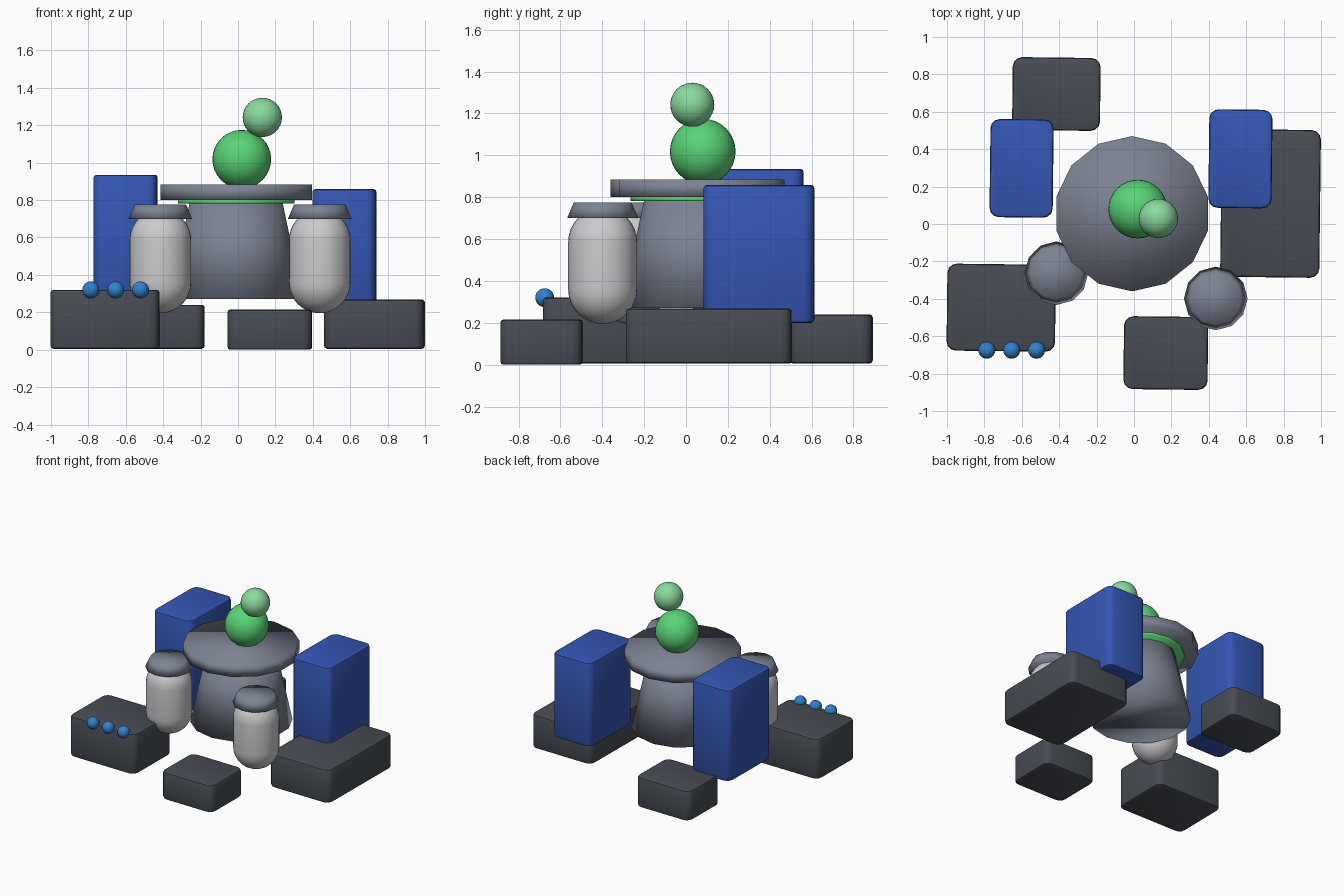
import bpy, bmesh, math
from mathutils import Matrix

cube = bpy.data.objects.get("Cube")
if cube:
    bpy.data.objects.remove(cube, do_unlink=True)


def material(name, rgb):
    m = bpy.data.materials.new(name)
    m.use_nodes = True
    m.diffuse_color = (*rgb, 1)
    m.node_tree.nodes["Principled BSDF"].inputs["Base Color"].default_value = (*rgb, 1)
    return m


CHARCOAL = material("charcoal", (0.065, 0.075, 0.09))
GREY = material("slate grey", (0.2, 0.225, 0.285))
BLUE = material("royal blue", (0.035, 0.095, 0.46))
SKY = material("sky blue", (0.03, 0.22, 0.6))
GREEN = material("bright green", (0.1, 0.66, 0.18))
MINT = material("mint green", (0.25, 0.7, 0.34))
WHITE = material("off white", (0.6, 0.6, 0.62))


def finish(name, bm, mat, angle=180):
    bmesh.ops.recalc_face_normals(bm, faces=bm.faces)
    me = bpy.data.meshes.new(name)
    bm.to_mesh(me)
    bm.free()
    me.materials.append(mat)
    ob = bpy.data.objects.new(name, me)
    bpy.context.collection.objects.link(ob)
    bpy.ops.object.select_all(action="DESELECT")
    ob.select_set(True)
    bpy.context.view_layer.objects.active = ob
    if angle < 180:
        bpy.ops.object.shade_smooth_by_angle(angle=math.radians(angle))
    else:
        bpy.ops.object.shade_smooth()
    return ob


def box(name, mat, x, y, z):
    """Block between ranges: round upright corners, tight top and bottom edges."""
    bm = bmesh.new()
    bmesh.ops.create_cube(bm, size=1)
    size = [r[1] - r[0] for r in (x, y, z)]
    bmesh.ops.scale(bm, vec=size, verts=bm.verts)
    upright = [e for e in bm.edges if abs(e.verts[0].co.z - e.verts[1].co.z) > 0.01]
    bmesh.ops.bevel(bm, geom=upright, offset=0.05, segments=3, profile=0.5, affect="EDGES")
    rims = [e for e in bm.edges if abs(e.verts[0].co.z - e.verts[1].co.z) < 0.001]
    bmesh.ops.bevel(bm, geom=rims, offset=0.015, segments=2, profile=0.5, affect="EDGES")
    ob = finish(name, bm, mat, 35)
    ob.location = [sum(r) / 2 for r in (x, y, z)]
    ob.rotation_euler.z = -0.012
    return ob


def ball(name, mat, loc, r):
    bm = bmesh.new()
    bmesh.ops.create_uvsphere(bm, u_segments=32, v_segments=16, radius=r)
    finish(name, bm, mat).location = loc


def frustum(name, mat, loc, r_low, r_high, z0, z1, sides):
    bm = bmesh.new()
    bmesh.ops.create_cone(bm, cap_ends=True, segments=sides, radius1=r_low,
                          radius2=r_high, depth=z1 - z0,
                          matrix=Matrix.Translation((0, 0, (z0 + z1) / 2)))
    finish(name, bm, mat).location = (*loc, 0)


def capsule(name, mat, loc, r, z0, z1):
    """Sphere split at its equator and stretched apart."""
    bm = bmesh.new()
    bmesh.ops.create_uvsphere(bm, u_segments=32, v_segments=16, radius=r)
    bmesh.ops.bisect_plane(bm, geom=bm.verts[:] + bm.edges[:] + bm.faces[:],
                           plane_co=(0, 0, 0.001), plane_no=(0, 0, 1))
    stretch = z1 - z0 - 2 * r
    for v in bm.verts:
        v.co.z += z0 + r + (stretch if v.co.z > 0.0005 else 0)
    finish(name, bm, mat).location = (*loc, 0)


# Low blocks around the tower
box("left_front_block", CHARCOAL, (-1, -0.42), (-0.68, -0.215), (0.005, 0.32))
box("back_block", CHARCOAL, (-0.65, -0.18), (0.5, 0.89), (0.005, 0.24))
box("side_block", CHARCOAL, (0.465, 0.995), (-0.285, 0.505), (0.005, 0.268))
box("front_block", CHARCOAL, (-0.055, 0.395), (-0.885, -0.495), (0, 0.215))

# Tall cabinets
box("cabinet_a", BLUE, (-0.77, -0.432), (0.035, 0.56), (0.22, 0.935))
box("cabinet_b", BLUE, (0.4, 0.738), (0.085, 0.612), (0.2, 0.858))

# Central tower with its collar and lid
CENTRE = (-0.01, 0.055)
frustum("tower_body", GREY, CENTRE, 0.365, 0.25, 0.27, 0.81, 14)
frustum("tower_collar", GREEN, CENTRE, 0.32, 0.32, 0.782, 0.802, 14)
frustum("tower_lid", GREY, CENTRE, 0.415, 0.415, 0.8, 0.884, 14)

# Balls stacked on the lid
ball("large_ball", GREEN, (0.02, 0.08, 1.018), 0.157)
ball("small_ball", MINT, (0.13, 0.03, 1.242), 0.105)

# Capsule jars with faceted lids
for i, loc in enumerate([(-0.415, -0.263), (0.437, -0.398)], 1):
    capsule(f"jar_body_{i}", WHITE, loc, 0.165, 0.195, 0.75)
    frustum(f"jar_lid_{i}", GREY, loc, 0.17, 0.138, 0.7, 0.775, 12)

# Row of buttons along a block edge
for i in range(3):
    ball(f"button_{i + 1}", SKY, (-0.787 + i * 0.133, -0.675, 0.32), 0.045)
